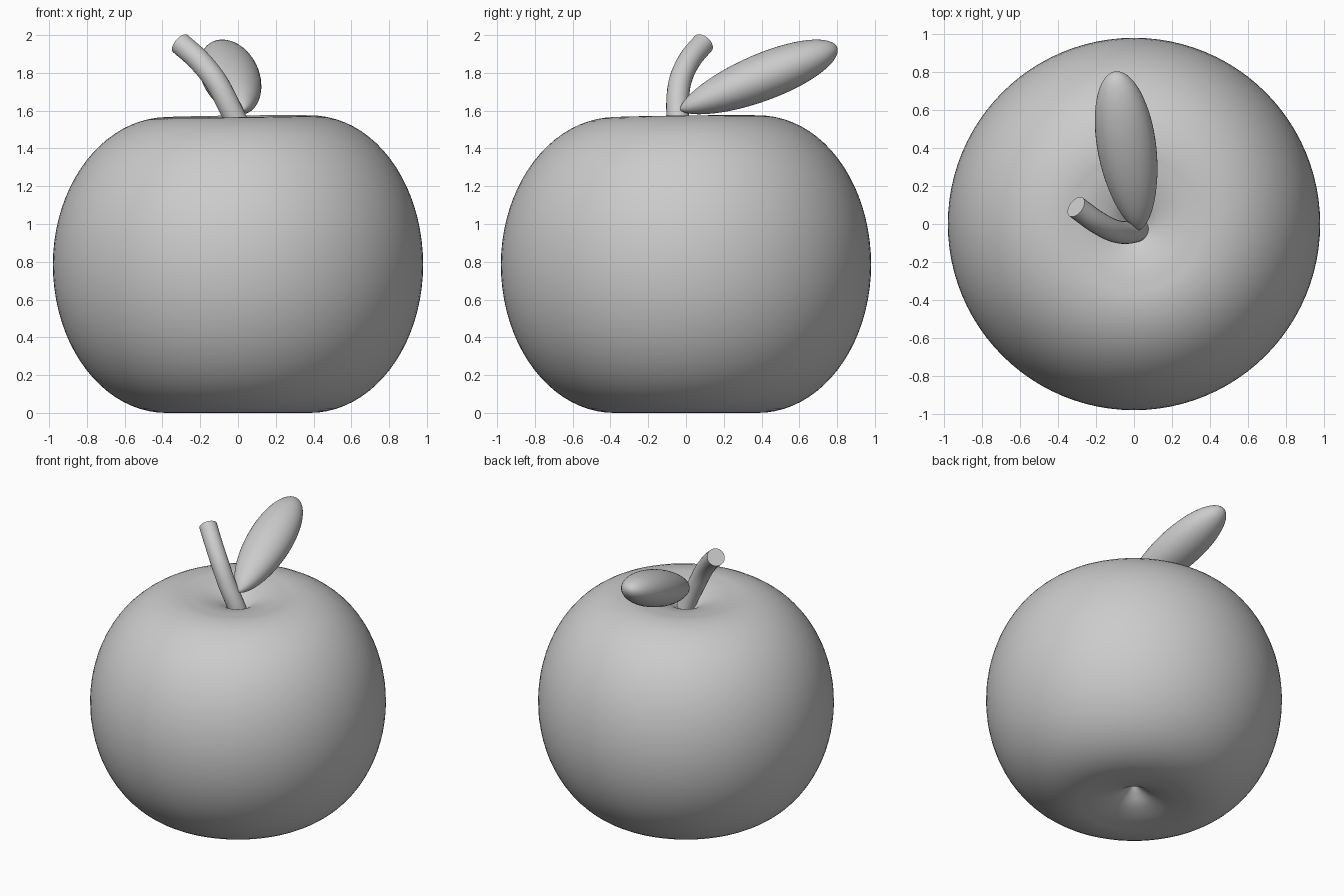
import bpy, bmesh, math
from mathutils import Vector

cube = bpy.data.objects.get("Cube")
if cube:
    bpy.data.objects.remove(cube, do_unlink=True)

grey = bpy.data.materials.new("plain grey")
grey.use_nodes = True
COLOUR = (0.6, 0.6, 0.6, 1)
grey.diffuse_color = COLOUR
grey.node_tree.nodes["Principled BSDF"].inputs["Base Color"].default_value = COLOUR


def smooth_path(points, steps):
    """Catmull-Rom curve through the points."""
    pts = [Vector(p) for p in points]
    pts = [2 * pts[0] - pts[1]] + pts + [2 * pts[-1] - pts[-2]]
    out = []
    for a, b, c, d in zip(pts, pts[1:], pts[2:], pts[3:]):
        for i in range(steps):
            t = i / steps
            out.append(0.5 * (2 * b + (c - a) * t + (2 * a - 5 * b + 4 * c - d) * t * t
                              + (3 * b - a - 3 * c + d) * t ** 3))
    return out + [pts[-2]]


def loft(name, rings):
    """Skin a list of closed rings and cap both ends."""
    bm = bmesh.new()
    loops = [[bm.verts.new(p) for p in ring] for ring in rings]
    n = len(loops[0])
    for lo, hi in zip(loops, loops[1:]):
        for i in range(n):
            j = (i + 1) % n
            bm.faces.new((lo[i], lo[j], hi[j], hi[i]))
    bm.faces.new(loops[0][::-1])
    bm.faces.new(loops[-1])
    bmesh.ops.remove_doubles(bm, verts=bm.verts, dist=1e-5)
    bmesh.ops.recalc_face_normals(bm, faces=bm.faces)
    mesh = bpy.data.meshes.new(name)
    bm.to_mesh(mesh)
    bm.free()
    mesh.materials.append(grey)
    obj = bpy.data.objects.new(name, mesh)
    bpy.context.collection.objects.link(obj)
    bpy.ops.object.select_all(action="DESELECT")
    obj.select_set(True)
    bpy.context.view_layer.objects.active = obj
    bpy.ops.object.shade_smooth_by_angle(angle=math.radians(50))
    return obj


def ellipse_ring(centre, axis, side_r, up_r, n):
    """Ellipse square to the axis, its first radius kept level."""
    axis = Vector(axis).normalized()
    side = axis.cross(Vector((0, 0, 1))).normalized()
    up = side.cross(axis)
    angles = [math.tau * i / n for i in range(n)]
    return [Vector(centre) + side * side_r * math.cos(a) + up * up_r * math.sin(a) for a in angles]


# Fruit body: round flank between a pointed hollow below and above
H, LIP, R = 0.785, 0.38, 0.98
hollow = smooth_path([(0.002, 0.155, 0), (0.05, 0.105, 0), (0.13, 0.05, 0),
                      (0.25, 0.013, 0), (LIP, 0, 0)], 5)
lower = [(p.x, p.y) for p in hollow]
for i in range(1, 21):
    a = math.pi / 2 * i / 20
    lower.append((LIP + (R - LIP) * math.sin(a), H - H * math.cos(a)))
profile = lower + [(r, 2 * H - z) for r, z in lower[-2::-1]]
body_rings = []
for r, z in profile:
    lean = 0.012 * max(0, z / H - 1)  # crown tips very slightly
    ring = []
    for i in range(96):
        x, y = r * math.cos(math.tau * i / 96), r * math.sin(math.tau * i / 96)
        ring.append(Vector((x, y, z + lean * (x + y))))
    body_rings.append(ring)
loft("fruit_body", body_rings)

# Stem: bent round tube with a flat cut end
path = smooth_path([(0.05, -0.01, 1.36), (0.01, -0.035, 1.5), (-0.05, -0.045, 1.63),
                    (-0.12, -0.03, 1.76), (-0.21, 0.02, 1.87), (-0.305, 0.09, 1.955)], 5)
stem_rings = []
for i, p in enumerate(path):
    axis = path[min(i + 1, len(path) - 1)] - path[max(i - 1, 0)]
    stem_rings.append(ellipse_ring(p, axis, 0.06, 0.06, 24))
loft("stem", stem_rings)

# Leaf: plump blade, pointed at its root and round at its tip
root, tip = Vector((0.03, -0.03, 1.605)), Vector((-0.1, 0.8, 1.935))
leaf_rings = []
for i in range(33):
    t = 0.5 - 0.5 * math.cos(math.pi * min(max(i / 32, 0.004), 0.996))
    size = t ** 0.62 * (1 - t) ** 0.5 / (0.554 ** 0.62 * 0.446 ** 0.5)
    leaf_rings.append(ellipse_ring(root.lerp(tip, t), tip - root, 0.155 * size, 0.125 * size, 40))
loft("leaf", leaf_rings)
